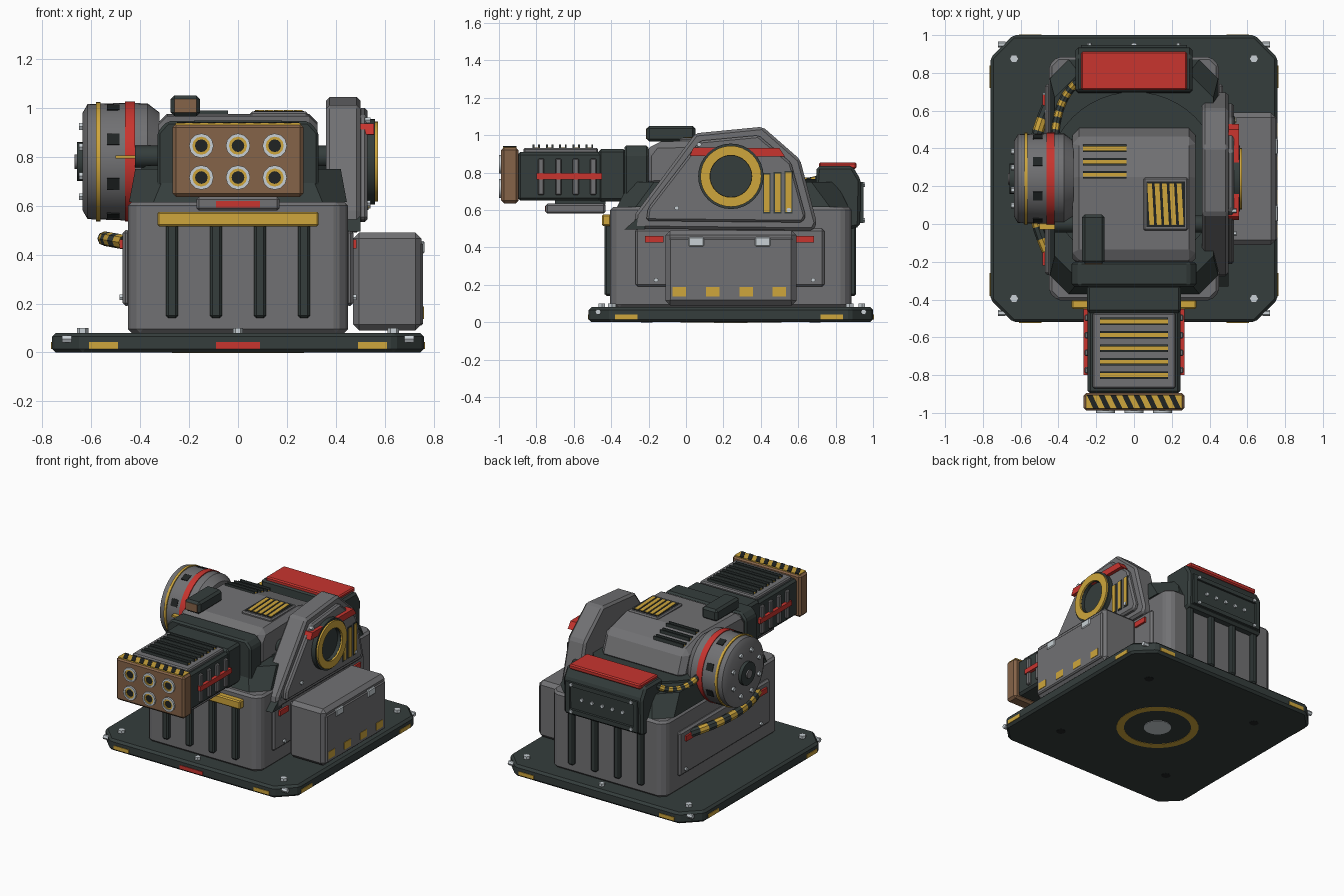
import bpy, bmesh, math
from mathutils import Vector

if "Cube" in bpy.data.objects:
    bpy.data.objects.remove(bpy.data.objects["Cube"])

def material(name, rgb):
    m = bpy.data.materials.new(name)
    m.diffuse_color = (*rgb, 1)
    m.use_nodes = True
    m.node_tree.nodes["Principled BSDF"].inputs["Base Color"].default_value = m.diffuse_color
    return m

DARK = material("dark green grey", (0.035, 0.047, 0.045))
GREY = material("mid grey", (0.165, 0.165, 0.172))
RED = material("red", (0.58, 0.035, 0.028))
YEL = material("yellow", (0.62, 0.38, 0.045))
BROWN = material("brown", (0.235, 0.125, 0.065))
LIGHT = material("light metal", (0.58, 0.63, 0.66))
BLACK = material("black", (0.014, 0.017, 0.017))

def finish(name, bm, mats, bevel=0, smooth=False):
    bmesh.ops.remove_doubles(bm, verts=bm.verts, dist=1e-5)
    bmesh.ops.recalc_face_normals(bm, faces=bm.faces)
    me = bpy.data.meshes.new(name)
    bm.to_mesh(me)
    bm.free()
    ob = bpy.data.objects.new(name, me)
    bpy.context.collection.objects.link(ob)
    for m in mats:
        me.materials.append(m)
    if bevel:
        b = ob.modifiers.new("edge", 'BEVEL')
        b.width, b.segments, b.limit_method = bevel, 1, 'ANGLE'
    if smooth:
        bpy.ops.object.select_all(action='DESELECT')
        ob.select_set(True)
        bpy.context.view_layer.objects.active = ob
        bpy.ops.object.shade_smooth_by_angle(angle=math.radians(35))
    return ob

def place(axis, u, v, t):
    return {'x': (t, u, v), 'y': (u, t, v), 'z': (u, v, t)}[axis]

def prism(name, pts, axis, lo, hi, mat, bevel=0, top=None):
    """Outline extruded along an axis; top gives a second outline for tapers."""
    bm = bmesh.new()
    a = [bm.verts.new(place(axis, u, v, lo)) for u, v in pts]
    b = [bm.verts.new(place(axis, u, v, hi)) for u, v in (top or pts)]
    bm.faces.new(a)
    bm.faces.new(b)
    for i in range(len(a)):
        j = (i + 1) % len(a)
        bm.faces.new((a[i], a[j], b[j], b[i]))
    return finish(name, bm, [mat], bevel)

def box(name, x0, x1, y0, y1, z0, z1, mat, bevel=0):
    return prism(name, [(x0, y0), (x1, y0), (x1, y1), (x0, y1)], 'z', z0, z1, mat, bevel)

def octo(x0, x1, y0, y1, c):
    return [(x0 + c, y0), (x1 - c, y0), (x1, y0 + c), (x1, y1 - c),
            (x1 - c, y1), (x0 + c, y1), (x0, y1 - c), (x0, y0 + c)]

def lathe(name, prof, centre, axis, mat, n=32, closed=False):
    """Spin (radius, position) pairs around an axis through centre (u, v)."""
    bm = bmesh.new()
    rings = []
    for r, t in prof:
        rings.append([bm.verts.new(place(axis, centre[0] + r * math.cos(2 * math.pi * k / n),
                                         centre[1] + r * math.sin(2 * math.pi * k / n), t)) for k in range(n)])
    for i in range(len(prof) - (0 if closed else 1)):
        p, q = rings[i], rings[(i + 1) % len(prof)]
        for k in range(n):
            bm.faces.new((p[k], p[(k + 1) % n], q[(k + 1) % n], q[k]))
    bmesh.ops.dissolve_degenerate(bm, dist=1e-6, edges=bm.edges)
    return finish(name, bm, [mat], smooth=n > 8)

def disc(name, r, lo, hi, centre, axis, mat, n=32):
    return lathe(name, [(0, lo), (r, lo), (r, hi), (0, hi)], centre, axis, mat, n)

def tube(name, ri, ro, lo, hi, centre, axis, mat, n=32):
    return lathe(name, [(ri, lo), (ro, lo), (ro, hi), (ri, hi)], centre, axis, mat, n, True)

def hose(name, a, mid, b, r, n=24):
    """Striped hose along a quadratic curve."""
    a, mid, b = Vector(a), Vector(mid), Vector(b)
    bm = bmesh.new()
    rings = []
    for i in range(n + 1):
        t = i / n
        p = a * (1 - t) ** 2 + mid * 2 * t * (1 - t) + b * t * t
        q = ((mid - a) * (1 - t) + (b - mid) * t).to_track_quat('Z', 'Y')
        rings.append([bm.verts.new(p + q @ Vector((r * math.cos(k * math.pi / 4), r * math.sin(k * math.pi / 4), 0)))
                      for k in range(8)])
    for i in range(n):
        for k in range(8):
            f = bm.faces.new((rings[i][k], rings[i][(k + 1) % 8], rings[i + 1][(k + 1) % 8], rings[i + 1][k]))
            f.material_index = (i // 2) % 2
    finish(name, bm, [DARK, YEL])

CY, CZ = 0.24, 0.78   # turret pivot

# Base plate with corner bolts, edge marks and underside ring
prism("base_plate", octo(-0.76, 0.76, -0.52, 1.0, 0.12), 'z', 0, 0.08, DARK, 0.015)
for sx in (-1, 1):
    for y in (-0.395, 0.875):
        disc("base_bolt", 0.024, 0.08, 0.1, (sx * 0.635, y), 'z', LIGHT, 6)
    for y in (-0.47, 0.95):
        disc("corner_bolt", 0.016, min(sx * 0.68, sx * 0.72), max(sx * 0.68, sx * 0.72), (y, 0.055), 'x', LIGHT, 6)
    for y in (-0.32, 0.78):
        box("side_mark", sx * 0.76 - 0.004, sx * 0.76 + 0.004, y - 0.06, y + 0.06, 0.015, 0.042, YEL)
    for y in (-0.52, 1.0):
        box("end_mark", sx * 0.55 - 0.06, sx * 0.55 + 0.06, y - 0.004, y + 0.004, 0.015, 0.042, YEL)
    for y in (-0.21, 0.69):
        disc("underside_socket", 0.03, -0.001, 0.004, (sx * 0.45, y), 'z', BLACK, 16)
box("front_mark", -0.09, 0.09, -0.524, -0.516, 0.015, 0.042, RED)
for y in (-0.45, 0.94):
    disc("edge_bolt", 0.02, 0.08, 0.1, (0, y), 'z', LIGHT, 6)
tube("underside_ring", 0.22, 0.27, -0.002, 0.004, (0, CY), 'z', YEL)
disc("underside_cap", 0.09, -0.003, 0.004, (0, CY), 'z', LIGHT)

# Lower body, tapered shoulder and turntable
prism("body", octo(-0.45, 0.45, -0.405, 0.885, 0.045), 'z', 0.08, 0.615, GREY, 0.015)
prism("shoulder", octo(-0.445, 0.445, -0.37, 0.87, 0.1), 'z', 0.615, 0.75, DARK, 0,
      octo(-0.42, 0.42, -0.3, 0.8, 0.13))
disc("turntable", 0.46, 0.74, 0.765, (0, CY), 'z', DARK, 48)
for x in (-0.27, -0.09, 0.09, 0.27):
    for y in (-0.41, 0.885):
        box("body_fin", x - 0.024, x + 0.024, y - 0.025, y + 0.025, 0.14, 0.54, DARK, 0.01)
box("front_sill", -0.33, 0.33, -0.45, -0.4, 0.515, 0.575, YEL, 0.008)
for s in (-1, 1):
    x0, x1 = sorted((s * 0.44, s * 0.472))
    prism("side_panel", [(-0.27, 0.19), (0.74, 0.19), (0.74, 0.5), (-0.27, 0.5)], 'x', x0, x1, GREY, 0.012)
    for y in (-0.17, 0.635):
        box("side_tag", *sorted((s * 0.46, s * 0.485)), y - 0.05, y + 0.05, 0.425, 0.462, RED)
    for y in (-0.16, 0.68):
        disc("panel_bolt", 0.013, *sorted((s * 0.46, s * 0.485)), (y, 0.225), 'x', LIGHT, 6)

# Supply box on the right
box("supply_box", 0.47, 0.75, -0.11, 0.59, 0.09, 0.49, GREY, 0.025)
box("supply_door", 0.7, 0.757, -0.09, 0.57, 0.11, 0.45, GREY, 0.008)
for i in range(4):
    y = -0.035 + i * 0.178
    box("door_mark", 0.755, 0.76, y - 0.036, y + 0.036, 0.137, 0.188, YEL)
for y in (0.055, 0.41):
    box("latch", 0.74, 0.763, y - 0.042, y + 0.042, 0.405, 0.455, LIGHT, 0.006)

# Turret head, axle and neck
prism("head", [(-0.22, 0.72), (-0.22, 0.9), (-0.17, 0.965), (0.25, 0.975), (0.45, 0.92), (0.52, 0.74)],
      'x', -0.325, 0.325, GREY, 0.035)
disc("axle", 0.045, -0.42, 0.42, (0.0, 0.8), 'x', DARK, 16)
box("axle_stripe", -0.5, -0.33, -0.03, 0.04, 0.793, 0.806, YEL)
prism("neck", [(-0.33, 0.64), (0.33, 0.64), (0.33, 0.9), (0.29, 0.945), (-0.29, 0.945), (-0.33, 0.9)],
      'y', -0.33, -0.2, DARK, 0.012)
box("neck_sleeve", -0.25, 0.25, -0.47, -0.32, 0.645, 0.925, DARK, 0.015)

# Yellow slots between thin dark lips
def slot(name, x0, x1, y, z):
    box(name, x0, x1, y - 0.011, y + 0.011, z - 0.01, z, YEL)
    for d in (-0.015, 0.015):
        box(name + "_lip", x0, x1, y + d - 0.005, y + d + 0.005, z - 0.01, z + 0.014, DARK)

for y in (0.26, 0.33, 0.4):
    slot("head_slot", -0.27, -0.04, y, 0.977 - max(0, y - 0.25) * 0.27)

# Roof hatch with slanted stripes, and sight box
box("hatch", 0.05, 0.285, -0.035, 0.245, 0.955, 0.985, GREY, 0.008)
box("hatch_well", 0.065, 0.27, -0.015, 0.225, 0.98, 0.987, BLACK)
for i in range(5):
    x = 0.07 + i * 0.039
    prism("hatch_stripe", [(x + 0.012, -0.005), (x + 0.037, -0.005), (x + 0.025, 0.215), (x, 0.215)],
          'z', 0.985, 0.99, YEL)
box("sight", -0.275, -0.155, -0.21, 0.05, 0.965, 1.05, DARK, 0.015)
box("sight_lens", -0.26, -0.17, -0.214, -0.2, 0.98, 1.035, BROWN)

# Barrel block, vent plate, side ribs and underslung unit
box("barrel", -0.245, 0.245, -0.9, -0.44, 0.65, 0.91, DARK, 0.015)
box("vent_plate", -0.22, 0.22, -0.87, -0.47, 0.9, 0.932, GREY, 0.008)
for i in range(5):
    slot("vent_slot", -0.18, 0.18, -0.8 + i * 0.071, 0.935)
for s in (-1, 1):
    for i in range(4):
        y = -0.775 + i * 0.093
        box("barrel_rib", *sorted((s * 0.235, s * 0.262)), y - 0.017, y + 0.017, 0.68, 0.875, GREY, 0.006)
    box("barrel_stripe", *sorted((s * 0.24, s * 0.268)), -0.8, -0.45, 0.763, 0.797, RED)
box("under_unit", -0.17, 0.17, -0.75, -0.43, 0.58, 0.635, GREY, 0.01)
box("under_mount", -0.12, 0.12, -0.7, -0.43, 0.63, 0.655, DARK)
box("under_tag", -0.09, 0.09, -0.754, -0.745, 0.592, 0.62, RED)

# Muzzle block with striped top and six tubes
box("muzzle", -0.268, 0.268, -0.988, -0.895, 0.635, 0.935, BROWN, 0.015)
box("muzzle_top", -0.255, 0.255, -0.978, -0.905, 0.93, 0.938, YEL)
for i in range(8):
    x = -0.25 + i * 0.062
    prism("muzzle_stripe", [(x + 0.035, -0.978), (x + 0.065, -0.978), (x + 0.03, -0.905), (x, -0.905)],
          'z', 0.934, 0.941, BLACK)
for x in (-0.15, 0, 0.15):
    for z in (0.845, 0.715):
        tube("tube_rim", 0.037, 0.05, -1.0, -0.97, (x, z), 'y', LIGHT, 12)
        tube("tube_liner", 0.026, 0.038, -0.995, -0.97, (x, z), 'y', YEL, 12)
        disc("tube_bore", 0.028, -0.99, -0.98, (x, z), 'y', BLACK, 12)

# Right cheek plate with raised panel, ring port and slots
cheek = [(-0.28, 0.5), (0.68, 0.49), (0.7, 0.53), (0.61, 0.87), (0.41, 1.045), (0.05, 1.01), (-0.27, 0.58)]
prism("cheek", cheek, 'x', 0.36, 0.5, GREY, 0.015)
prism("cheek_panel", [(CY + (y - CY) * 0.87, 0.76 + (z - 0.76) * 0.84) for y, z in cheek],
      'x', 0.49, 0.53, GREY, 0.012)
prism("cheek_red", [(0.02, 0.89), (0.53, 0.885), (0.5, 0.93), (0.04, 0.935)], 'x', 0.5, 0.555, RED)
tube("port_rim", 0.11, 0.175, 0.5, 0.56, (CY, CZ), 'x', DARK)
tube("port_ring", 0.112, 0.163, 0.55, 0.572, (CY, CZ), 'x', YEL)
disc("port_bore", 0.115, 0.5, 0.535, (CY, CZ), 'x', DARK)
for y, z in ((0.432, 0.79), (0.49, 0.795), (0.548, 0.8)):
    box("cheek_slot_rim", 0.52, 0.534, y - 0.021, y + 0.021, 0.582, z + 0.008, DARK)
    box("cheek_slot", 0.52, 0.538, y - 0.015, y + 0.015, 0.59, z, YEL)
for y, z in ((-0.05, 0.61), (0.55, 0.6), (0.07, 0.95)):
    disc("cheek_bolt", 0.013, 0.52, 0.542, (y, z), 'x', LIGHT, 6)
prism("cheek_wedge", [(-0.33, 0.495), (-0.22, 0.495), (-0.22, 0.59)], 'x', 0.36, 0.5, DARK)

# Left drum with bands, hub, bolts and rim notches
lathe("drum", [(0, -0.635), (0.2, -0.635), (0.235, -0.615), (0.24, -0.47), (0.238, -0.37), (0.2, -0.32), (0, -0.32)],
      (CY, CZ), 'x', GREY, 40)
tube("drum_yellow_band", 0.2, 0.244, -0.58, -0.563, (CY, CZ), 'x', YEL, 40)
tube("drum_red_band", 0.2, 0.245, -0.462, -0.42, (CY, CZ), 'x', RED, 40)
disc("drum_hub", 0.08, -0.658, -0.63, (CY, CZ), 'x', DARK, 24)
disc("hub_cap", 0.03, -0.668, -0.65, (CY, CZ), 'x', GREY, 12)
for k in range(8):
    a = math.pi / 4 * (k + 0.5)
    c, s = math.cos(a), math.sin(a)
    disc("drum_bolt", 0.016, -0.65, -0.63, (CY + 0.155 * c, CZ + 0.155 * s), 'x', LIGHT, 6)
    prism("drum_notch", [(CY + r * c - w * s, CZ + r * s + w * c) for r, w in
                         ((0.22, -0.025), (0.242, -0.025), (0.242, 0.025), (0.22, 0.025))],
          'x', -0.535, -0.485, BLACK)

# Rear pack with red lid and framed back
prism("rear_pack", [(0.68, 0.55), (0.84, 0.49), (0.93, 0.51), (0.935, 0.76), (0.89, 0.835), (0.7, 0.835)],
      'x', -0.31, 0.31, DARK, 0.015)
box("rear_lid", -0.28, 0.28, 0.71, 0.912, 0.82, 0.855, RED, 0.008)
for x0, x1, z0, z1 in ((-0.28, 0.28, 0.72, 0.75), (-0.28, 0.28, 0.53, 0.56), (-0.28, -0.25, 0.53, 0.75),
                       (0.25, 0.28, 0.53, 0.75)):
    box("rear_frame", x0, x1, 0.92, 0.948, z0, z1, DARK)
for i in range(5):
    disc("rear_bolt", 0.013, 0.92, 0.945, (-0.16 + i * 0.08, 0.64), 'y', LIGHT, 6)
for x in (-0.235, 0.235):
    for z in (0.545, 0.735):
        disc("frame_bolt", 0.013, 0.92, 0.957, (x, z), 'y', LIGHT, 6)

# Striped hoses on the left
hose("upper_hose", (-0.29, 0.76, 0.8), (-0.42, 0.66, 0.7), (-0.42, 0.42, 0.8), 0.022)
hose("lower_hose", (-0.46, 0.62, 0.45), (-0.63, 0.24, 0.48), (-0.46, -0.14, 0.45), 0.03)
